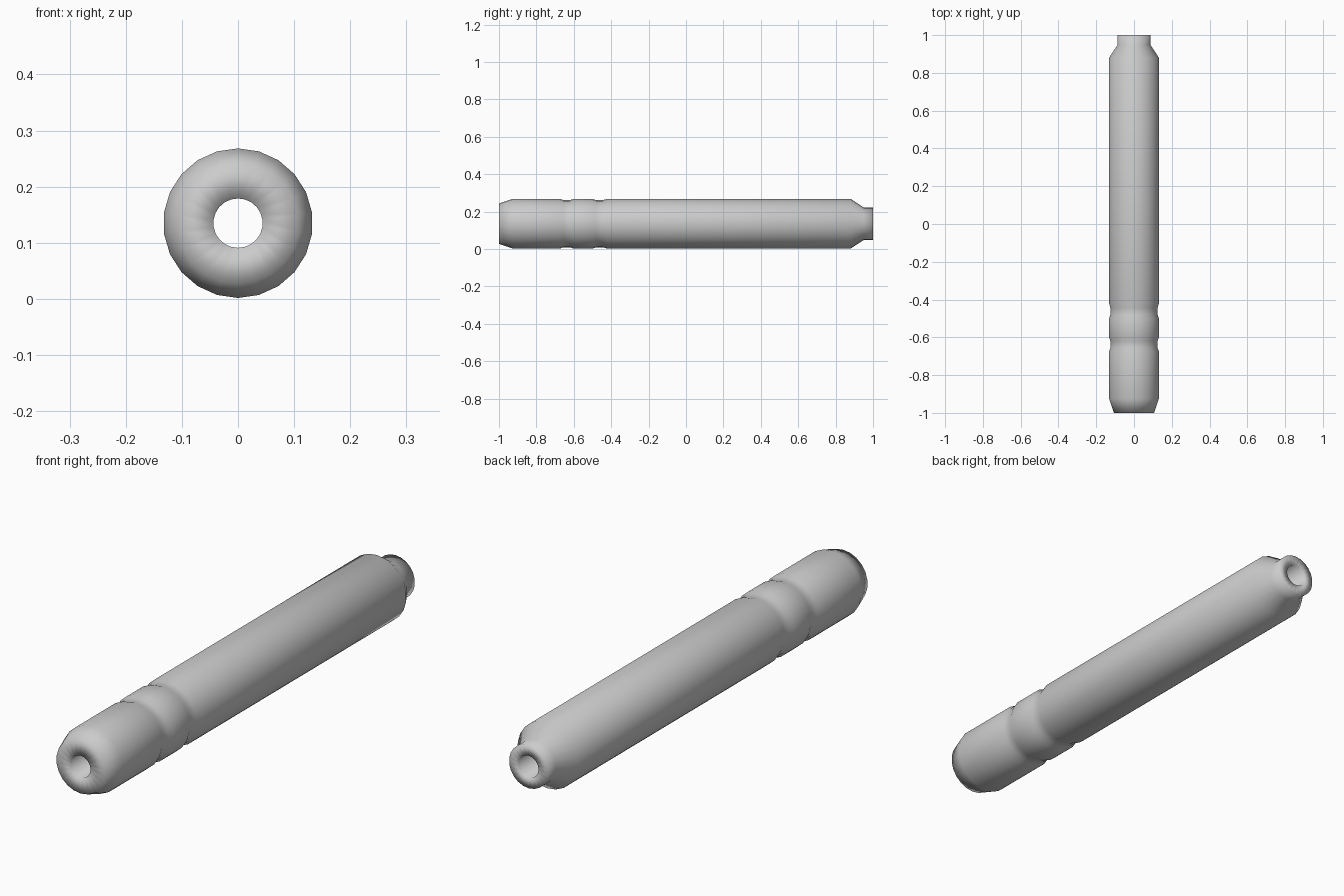
import bpy, bmesh
from math import sin, cos, tau

if "Cube" in bpy.data.objects:
    bpy.data.objects.remove(bpy.data.objects["Cube"])

SIDES = 22
CENTRE_Z = 0.135

# closed (y, radius) section: nose, two grip grooves, shoulder, neck, bore
profile = [
    (-1.0, 0.108), (-0.925, 0.1333),
    (-0.675, 0.1333), (-0.655, 0.126), (-0.62, 0.126), (-0.60, 0.1333),
    (-0.50, 0.1333), (-0.48, 0.126), (-0.445, 0.126), (-0.42, 0.1333),
    (0.88, 0.1333), (0.95, 0.087), (1.0, 0.087),
    (1.0, 0.044), (-1.0, 0.044),
]


def lathe_y(name, section):
    bm = bmesh.new()
    rings = []
    for y, r in section:
        rings.append([bm.verts.new((r * sin(tau * i / SIDES), y,
                                    CENTRE_Z + r * cos(tau * i / SIDES)))
                      for i in range(SIDES)])
    for k, ring in enumerate(rings):
        nxt = rings[(k + 1) % len(rings)]
        for i in range(SIDES):
            j = (i + 1) % SIDES
            bm.faces.new((ring[i], ring[j], nxt[j], nxt[i]))
    bmesh.ops.recalc_face_normals(bm, faces=bm.faces)
    for f in bm.faces:
        f.smooth = True
    mesh = bpy.data.meshes.new(name)
    bm.to_mesh(mesh)
    bm.free()
    obj = bpy.data.objects.new(name, mesh)
    bpy.context.collection.objects.link(obj)
    return obj


# hollow grooved tube with a narrow neck at the back
lathe_y("grooved_tube", profile)
